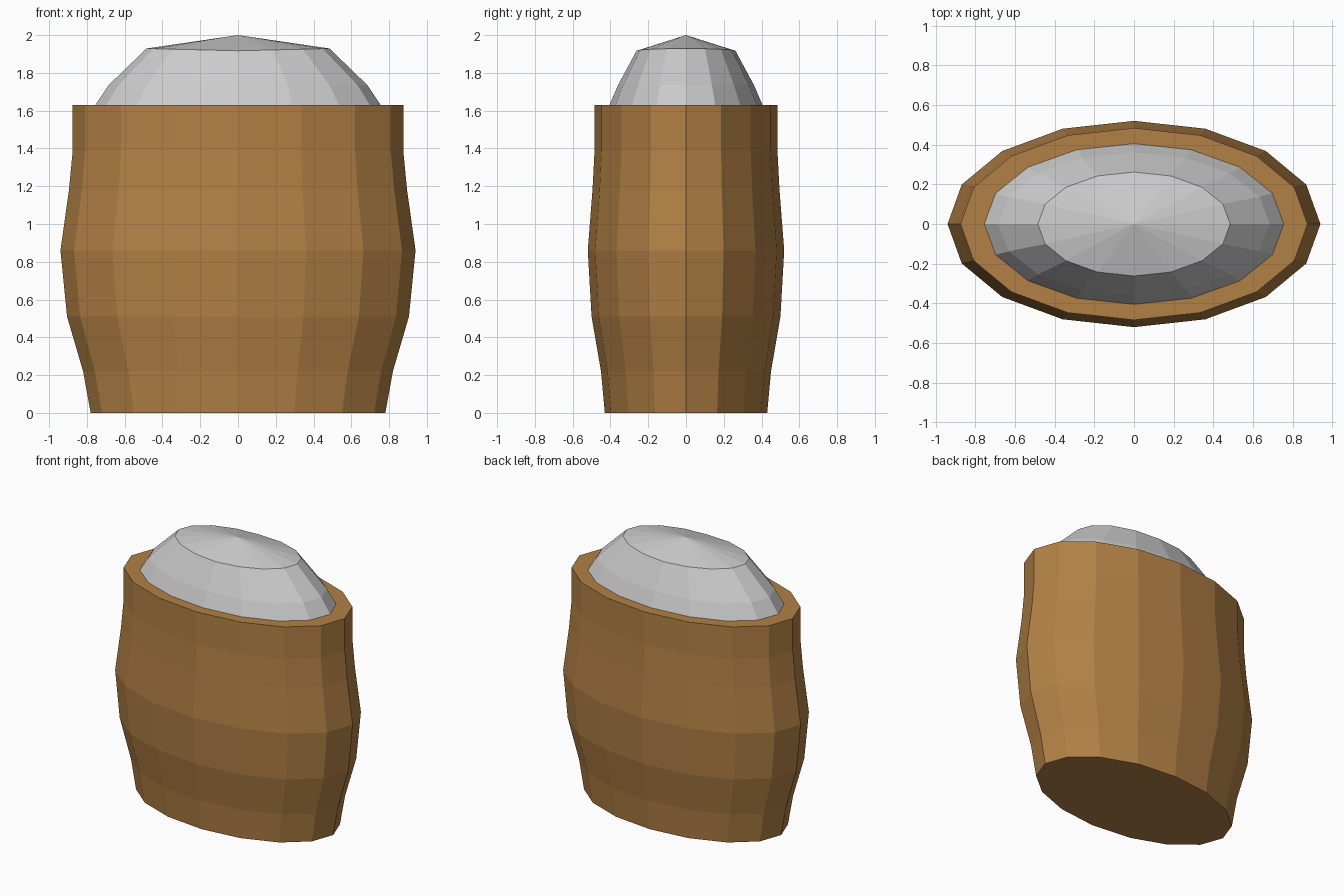
import bpy, bmesh
from math import cos, sin, tau

if "Cube" in bpy.data.objects:
    bpy.data.objects.remove(bpy.data.objects["Cube"])

SIDES = 16


def lathe_oval(name, rings, apex=None):
    """Loft oval rings (rx, ry, z, end_lift) into a closed flat-shaded solid."""
    bm = bmesh.new()
    loops = []
    for rx, ry, z, lift in rings:
        loops.append([bm.verts.new((rx * cos(tau * i / SIDES),
                                    ry * sin(tau * i / SIDES),
                                    z + lift * abs(cos(tau * i / SIDES))))
                      for i in range(SIDES)])
    for lo, hi in zip(loops, loops[1:]):
        for i in range(SIDES):
            j = (i + 1) % SIDES
            bm.faces.new((lo[i], lo[j], hi[j], hi[i]))
    bm.faces.new(loops[0][::-1])
    top = loops[-1]
    if apex is None:
        bm.faces.new(top)
    else:
        tip = bm.verts.new((0, 0, apex))
        for i in range(SIDES):
            bm.faces.new((top[i], top[(i + 1) % SIDES], tip))
    bmesh.ops.recalc_face_normals(bm, faces=bm.faces)
    mesh = bpy.data.meshes.new(name)
    bm.to_mesh(mesh)
    bm.free()
    obj = bpy.data.objects.new(name, mesh)
    bpy.context.collection.objects.link(obj)
    return obj


# Bulging wooden body
body = lathe_oval("barrel_body", [
    (0.78, 0.43, 0.00, 0), (0.82, 0.45, 0.22, 0), (0.905, 0.50, 0.51, 0),
    (0.94, 0.52, 0.86, 0), (0.895, 0.495, 1.18, 0), (0.875, 0.484, 1.39, 0),
    (0.875, 0.484, 1.63, 0)])
wood = bpy.data.materials.new("wood")
wood.diffuse_color = (0.45, 0.22, 0.06, 1)
wood.use_nodes = True
wood.node_tree.nodes["Principled BSDF"].inputs["Base Color"].default_value = wood.diffuse_color
body.data.materials.append(wood)

# Grey domed filling, seated on the rim
lathe_oval("domed_top", [
    (0.755, 0.405, 1.63, 0), (0.685, 0.36, 1.735, 0),
    (0.485, 0.262, 1.917, 0.012)], apex=2.0)
